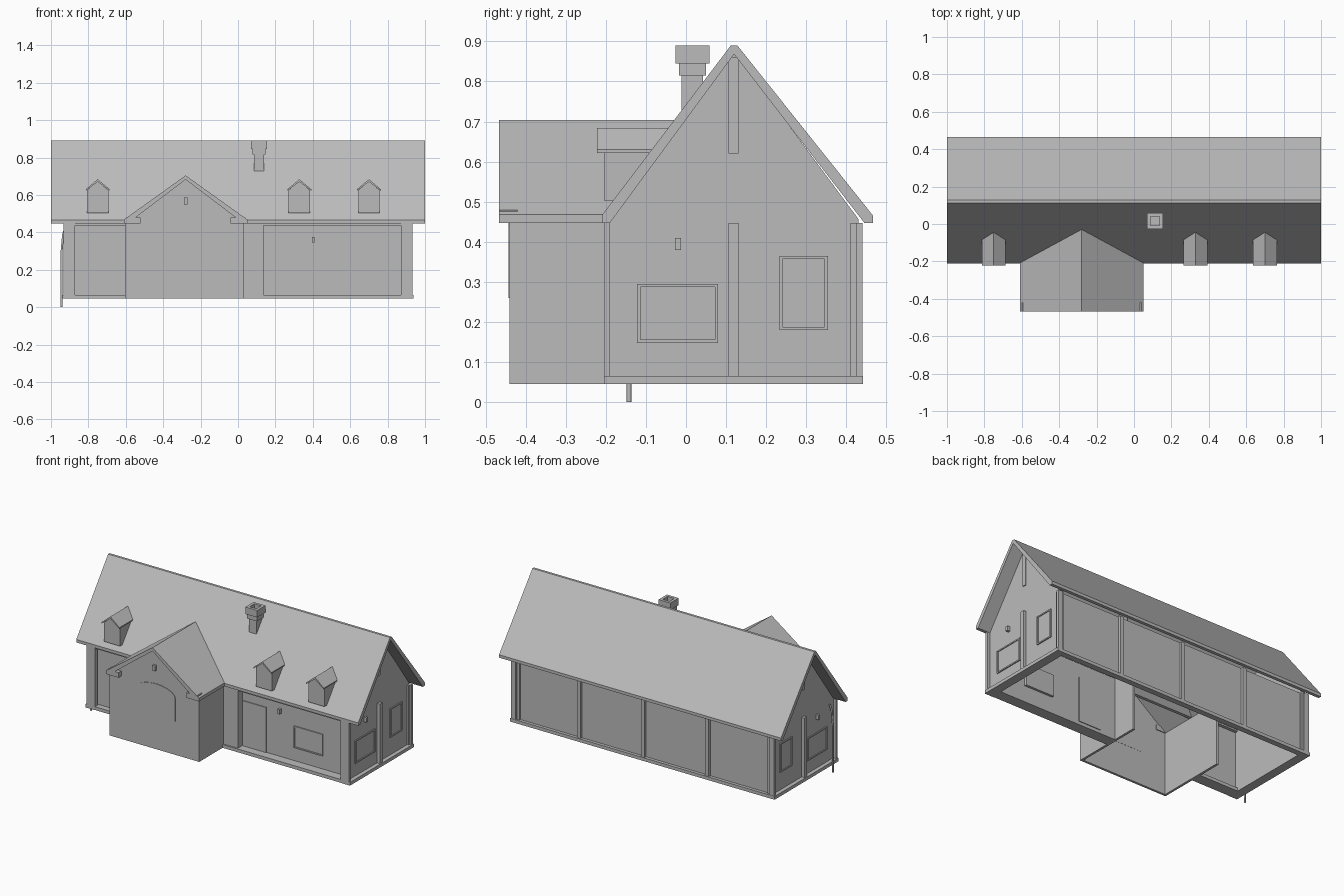
import bpy, math

old = bpy.data.objects.get("Cube")
if old:
    bpy.data.objects.remove(old, do_unlink=True)

grey = bpy.data.materials.new("plain_grey")
grey.use_nodes = True
COL = (0.5, 0.5, 0.5, 1)
grey.diffuse_color = COL
grey.node_tree.nodes["Principled BSDF"].inputs["Base Color"].default_value = COL


def add_mesh(name, verts, faces):
    me = bpy.data.meshes.new(name)
    me.from_pydata(verts, [], faces)
    me.materials.append(grey)
    ob = bpy.data.objects.new(name, me)
    bpy.context.collection.objects.link(ob)
    return ob


def prism(name, profile, axis, a, b):
    """Extrude a counter-clockwise profile along x (profile y,z) or y (profile x,z)."""
    n = len(profile)
    put = (lambda t, p: (t, p[0], p[1])) if axis == "x" else (lambda t, p: (p[0], t, p[1]))
    verts = [put(t, p) for t in (a, b) for p in profile]
    faces = [tuple(reversed(range(n))), tuple(range(n, 2 * n))]
    faces += [(i, (i + 1) % n, n + (i + 1) % n, n + i) for i in range(n)]
    if axis == "y":
        faces = [tuple(reversed(f)) for f in faces]
    return add_mesh(name, verts, faces)


def box(name, x, y, z):
    return prism(name, [(y[0], z[0]), (y[1], z[0]), (y[1], z[1]), (y[0], z[1])], "x", *x)


def framed(name, axis, face, out, u, v, rim=0.008):
    """Window: a pane through the wall and four frame bars standing proud."""
    def part(label, uu, vv, depth):
        span = sorted((face - out * 0.03, face + out * depth))
        if axis == "x":
            box(name + label, span, uu, vv)
        else:
            box(name + label, uu, span, vv)
    part("_pane", u, v, 0.002)
    for k, s in ((0, 1), (1, -1)):
        part("_side", sorted((u[k], u[k] + s * rim)), v, 0.007)
        part("_rail", u, sorted((v[k], v[k] + s * rim)), 0.007)


BASE, TOP = 0.045, 0.447
RIDGE_Y = 0.12

# Main roof
prism("main_roof", [(-0.21, 0.447), (-0.19, 0.447), (RIDGE_Y, 0.868), (0.445, 0.447),
                    (0.466, 0.447), (0.466, 0.466), (0.128, 0.89), (0.112, 0.89),
                    (-0.21, 0.466)], "x", -1, 1)

# End walls with gables, posts, sills, windows and lamps
for s, side in ((1, "left"), (-1, "right")):
    w = sorted((s * 0.88, s * 0.912))
    p = sorted((s * 0.9, s * 0.932))
    prism(side + "_end_wall", [(-0.195, BASE), (0.43, BASE), (0.43, TOP + 0.01),
                               (RIDGE_Y, 0.875), (-0.195, TOP + 0.01)], "x", *w)
    box(side + "_end_sill", sorted((s * 0.9, s * 0.938)), (-0.205, 0.442), (BASE, 0.066))
    for y in ((-0.205, -0.19), (0.106, 0.131), (0.425, 0.44)):
        box(side + "_end_post", p, y, (BASE, TOP))
    box(side + "_gable_post", sorted((s * 0.9, s * 0.918)), (0.106, 0.131), (0.62, 0.86))
    framed(side + "_wide_window", "x", s * 0.912, s, (-0.122, 0.08), (0.148, 0.295))
    framed(side + "_tall_window", "x", s * 0.912, s, (0.233, 0.354), (0.18, 0.365))
    box(side + "_end_lamp", p, (-0.028, -0.013), (0.38, 0.41))
    box(side + "_front_post", sorted((s * 0.872, s * 0.9)), (-0.205, -0.18), (BASE, TOP))

# Back wall with sill and posts
box("back_wall", (-0.912, 0.912), (0.405, 0.422), (BASE, TOP))
box("back_sill", (-0.938, 0.938), (0.415, 0.442), (BASE, 0.066))
for x in (-0.91, -0.455, 0, 0.455, 0.91):
    box("back_post", (x - 0.013, x + 0.013), (0.41, 0.438), (BASE, TOP))

# Front walls, recessed behind the sill
box("front_wall_left", (0.135, 0.9), (-0.145, -0.13), (BASE, TOP))
box("front_wall_right", (-0.9, -0.59), (-0.165, -0.15), (BASE, TOP))
box("front_wall_return", (0.03, 0.135), (-0.195, -0.13), (BASE, TOP))
for x in ((0.03, 0.9), (-0.9, -0.59)):
    box("front_sill", x, (-0.203, -0.13), (BASE, 0.066))
    box("front_eave_board", x, (-0.2, -0.13), (0.437, TOP))
box("front_door", (0.14, 0.302), (-0.15, -0.125), (0.066, 0.355))
framed("front_window", "y", -0.145, -1, (0.5, 0.705), (0.15, 0.29))
box("door_lamp", (0.395, 0.41), (-0.165, -0.14), (0.345, 0.375))

# Front wing
WX = -0.28
for x in ((-0.603, -0.588), (0.018, 0.033)):
    box("wing_side_wall", x, (-0.44, 0.03), (BASE, TOP))
prism("wing_front_wall", [(-0.603, BASE), (0.033, BASE), (0.033, 0.455), (WX, 0.688),
                          (-0.603, 0.455)], "y", -0.44, -0.425)
prism("wing_roof", [(-0.61, 0.447), (-0.59, 0.447), (WX, 0.682), (0.03, 0.447), (0.05, 0.447),
                    (0.05, 0.468), (WX, 0.704), (-0.61, 0.468)], "y", -0.467, -0.025)
for s in (1, -1):
    a, b = sorted((WX + s * 0.24, WX + s * 0.32))
    box("cornice_return", (a, b), (-0.467, -0.42), (0.447, 0.48))
box("gable_lamp", (WX - 0.01, WX + 0.01), (-0.455, -0.43), (0.55, 0.585))

# Arched window on the wing
arch = [(-0.41, 0.26), (-0.135, 0.26)]
for i in range(11):
    t = math.pi * i / 10
    arch.append((-0.2725 + 0.1375 * math.cos(t), 0.405 + 0.06 * math.sin(t)))
prism("arched_window", arch, "y", -0.443, -0.424)

# Dormers
for x in (-0.75, 0.328, 0.7):
    box("dormer_body", (x - 0.057, x + 0.057), (-0.205, -0.07), (0.503, 0.63))
    prism("dormer_gable", [(x - 0.057, 0.625), (x + 0.057, 0.625), (x, 0.673)],
          "y", -0.205, -0.06)
    prism("dormer_roof", [(x - 0.064, 0.622), (x, 0.67), (x + 0.064, 0.622),
                          (x + 0.064, 0.63), (x, 0.684), (x - 0.064, 0.63)],
          "y", -0.222, -0.04)

# Chimney: shaft and two hollow collars
CX, CY = 0.112, 0.016


def collar(name, r, hole, z):
    for s in (1, -1):
        box(name, sorted((CX + s * hole, CX + s * r)), (CY - r, CY + r), z)
        box(name, (CX - hole, CX + hole), sorted((CY + s * hole, CY + s * r)), z)


box("chimney_shaft", (CX - 0.027, CX + 0.027), (CY - 0.027, CY + 0.027), (0.69, 0.83))
collar("chimney_collar", 0.034, 0.024, (0.815, 0.847))
collar("chimney_cap", 0.042, 0.024, (0.845, 0.89))

# Drain pipe on the right end
curve = bpy.data.curves.new("drain_pipe", "CURVE")
curve.dimensions = "3D"
curve.bevel_depth = 0.006
curve.bevel_resolution = 1
curve.use_fill_caps = True
curve.materials.append(grey)
path = [(-0.92, 0.43), (-0.935, 0.39), (-0.943, 0.3), (-0.944, 0)]
line = curve.splines.new("POLY")
line.points.add(len(path) - 1)
for pt, (x, z) in zip(line.points, path):
    pt.co = (x, -0.142, z, 1)
bpy.context.collection.objects.link(bpy.data.objects.new("drain_pipe", curve))
